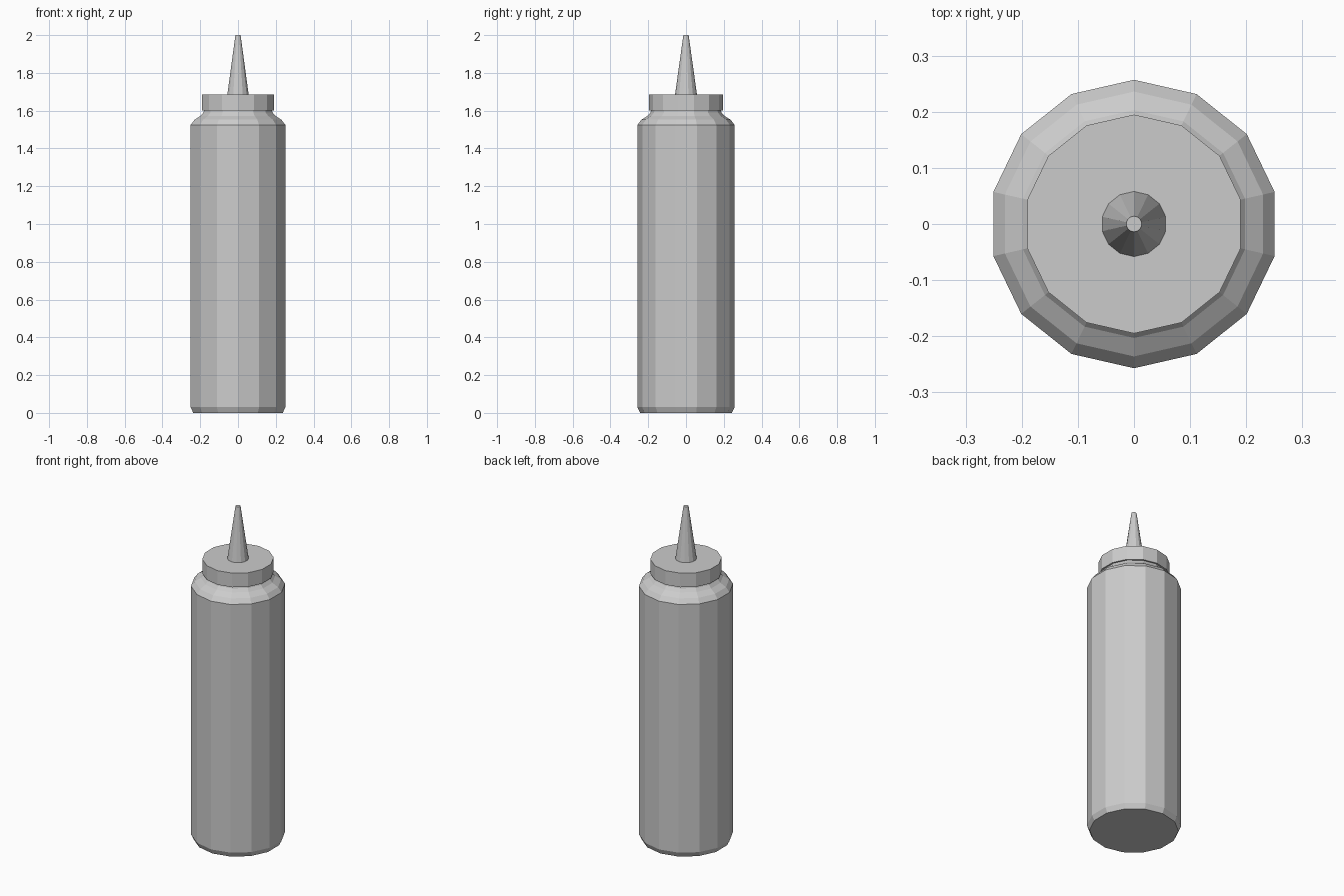
import bpy
import bmesh
from math import sin, cos, pi

cube = bpy.data.objects.get("Cube")
if cube:
    bpy.data.objects.remove(cube, do_unlink=True)

SIDES = 14

# One plain grey plastic for the whole bottle
plastic = bpy.data.materials.new("grey_plastic")
plastic.use_nodes = True
colour = (0.6, 0.6, 0.6, 1)
plastic.diffuse_color = colour
plastic.node_tree.nodes["Principled BSDF"].inputs["Base Color"].default_value = colour


def turned_part(name, profile):
    """Spin a (radius, height) profile into a closed, flat-sided solid."""
    bm = bmesh.new()
    rings = []
    for radius, z in profile:
        angles = [pi / 2 + 2 * pi * i / SIDES for i in range(SIDES)]
        rings.append([bm.verts.new((radius * cos(a), radius * sin(a), z)) for a in angles])
    for low, high in zip(rings, rings[1:]):
        for i in range(SIDES):
            j = (i + 1) % SIDES
            bm.faces.new((low[i], low[j], high[j], high[i]))
    bm.faces.new(rings[0][::-1])
    bm.faces.new(rings[-1])
    mesh = bpy.data.meshes.new(name)
    bm.to_mesh(mesh)
    bm.free()
    mesh.materials.append(plastic)
    obj = bpy.data.objects.new(name, mesh)
    bpy.context.collection.objects.link(obj)
    return obj


# Bottle with bevelled foot, rounded shoulder and neck
turned_part("bottle_body", [
    (0.243, 0), (0.257, 0.03), (0.257, 1.525),
    (0.236, 1.552), (0.203, 1.573), (0.188, 1.59), (0.182, 1.61),
])

# Screw lid
turned_part("lid", [(0.195, 1.6), (0.195, 1.685)])

# Tapered nozzle
turned_part("nozzle", [(0.058, 1.685), (0.014, 2.0)])
